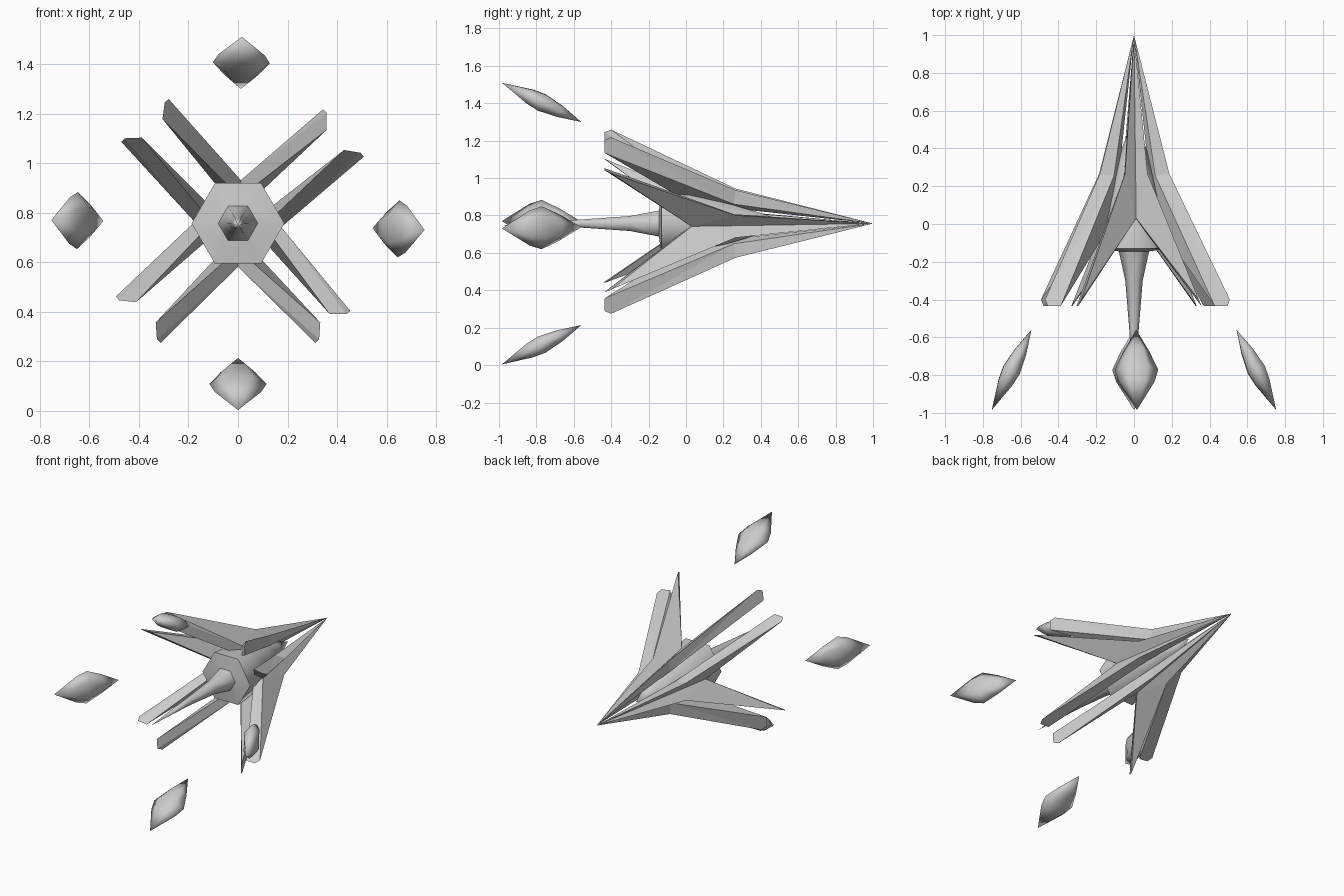
import bpy, bmesh, math
from mathutils import Vector

if "Cube" in bpy.data.objects:
    bpy.data.objects.remove(bpy.data.objects["Cube"])

CZ = 0.757  # height of the long axis


def radial(angle, r, t, y):
    """Point from radial / tangential / lengthwise coordinates; angle 0 is up."""
    a = math.radians(angle)
    return Vector((r * math.sin(a) + t * math.cos(a), y,
                   CZ + r * math.cos(a) - t * math.sin(a)))


def finish(name, bm, smooth):
    bmesh.ops.recalc_face_normals(bm, faces=bm.faces)
    mesh = bpy.data.meshes.new(name)
    bm.to_mesh(mesh)
    bm.free()
    for p in mesh.polygons:
        p.use_smooth = smooth
    ob = bpy.data.objects.new(name, mesh)
    bpy.context.collection.objects.link(ob)
    return ob


def spindle(name, first, rings, last):
    """Closed six-sided skin: point, rings of points, point."""
    bm = bmesh.new()
    start, end = bm.verts.new(first), bm.verts.new(last)
    loops = [[bm.verts.new(p) for p in ring] for ring in rings]
    n = len(loops[0])
    for i in range(n):
        j = (i + 1) % n
        bm.faces.new((start, loops[0][i], loops[0][j]))
        bm.faces.new((end, loops[-1][j], loops[-1][i]))
        for a, b in zip(loops, loops[1:]):
            bm.faces.new((a[i], b[i], b[j], a[j]))
    return finish(name, bm, True)


# Central hexagonal body with a long tail spike
stations = [(0.40, 0.065), (0.22, 0.125), (0.02, 0.175), (-0.13, 0.187),
            (-0.145, 0.08), (-0.30, 0.046), (-0.56, 0.025)]
body_rings = [[Vector((r * math.cos(k * math.pi / 3), y,
                       CZ + r * math.sin(k * math.pi / 3))) for k in range(6)]
              for y, r in stations]
body = spindle("core_body", (0, 0.56, CZ), body_rings, (0, -0.98, CZ - 0.01))
body.data.set_sharp_from_angle(angle=math.radians(60))


# Folded arrowhead blades around the body
def blade(name, angle):
    bm = bmesh.new()
    v = lambda r, t, y: bm.verts.new(radial(angle, r, t, y))
    nose = v(0, 0, 1.0)
    notch_out, notch_in = v(0.175, 0, 0.03), v(0.105, 0, 0.03)
    for s in (1, -1):
        sh_out, sh_in = v(0.183, s * 0.06, 0.265), v(0.108, s * 0.06, 0.255)
        tip_a, tip_b = v(0.482, s * 0.312, -0.40), v(0.468, s * 0.327, -0.435)
        tip_in = v(0.40, s * 0.332, -0.435)
        for f in ((nose, sh_out, notch_out), (sh_out, tip_a, notch_out),
                  (tip_a, tip_b, notch_out),                    # outer skin
                  (nose, notch_in, sh_in), (sh_in, notch_in, tip_in),  # inner skin
                  (nose, sh_in, sh_out), (sh_out, sh_in, tip_a),
                  (tip_a, sh_in, tip_in), (tip_a, tip_in, tip_b),      # long edge
                  (notch_out, tip_b, tip_in, notch_in)):        # trailing edge
            bm.faces.new(f)
    finish(name, bm, False)


# Floating diamond pods behind the blades
def pod(name, angle):
    axis, normal = (0.105, -0.2125), (0.897, 0.443)

    def at(along, w, h):
        return radial(angle, 0.648 + axis[0] * along + normal[0] * h, w,
                      -0.772 + axis[1] * along + normal[1] * h)

    rings = [[at(u, w * math.cos(k * math.pi / 3), h * math.sin(k * math.pi / 3))
              for k in range(6)]
             for u, w, h in ((-0.45, 0.07, 0.038), (0.0, 0.115, 0.055), (0.3, 0.094, 0.046))]
    spindle(name, at(-1, 0, 0), rings, at(1, 0, 0))


for side, base, twist, drift in (("top", 0, 3.8, 1.2), ("right", 90, 5, 2),
                                 ("bottom", 180, 0, 0), ("left", 270, 2, 1)):
    blade(side + "_blade", base + twist)
    pod(side + "_pod", base + drift)
